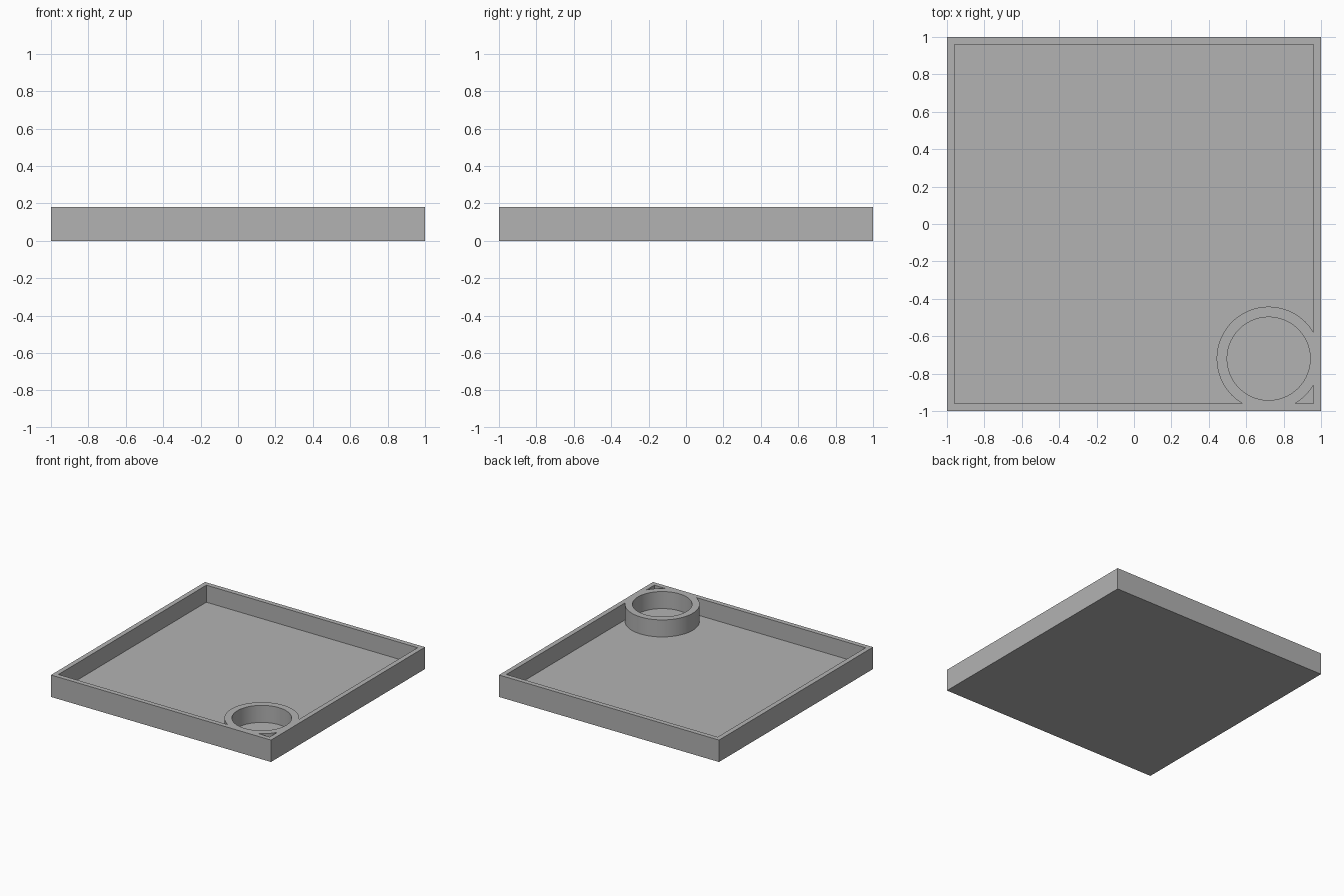
import bpy
import math

cube = bpy.data.objects.get("Cube")
if cube:
    bpy.data.objects.remove(cube, do_unlink=True)

HEIGHT, FLOOR, INNER = 0.18, 0.04, 0.96
RING = 0.72                      # ring centre is at (RING, -RING)
RING_OUTER, RING_BORE = 0.278, 0.222

grey = bpy.data.materials.new("grey plastic")
grey.use_nodes = True
colour = (0.448, 0.448, 0.448, 1)
grey.diffuse_color = colour
grey.node_tree.nodes["Principled BSDF"].inputs["Base Color"].default_value = colour


def box(name, half, low, high):
    bpy.ops.mesh.primitive_cube_add(size=1, location=(0, 0, (low + high) / 2))
    ob = bpy.context.object
    ob.name = name
    ob.scale = (2 * half, 2 * half, high - low)
    bpy.ops.object.transform_apply(location=True, rotation=False, scale=True)
    ob.data.materials.append(grey)
    return ob


def cylinder(name, radius, low, high):
    bpy.ops.mesh.primitive_cylinder_add(
        vertices=96, radius=radius, depth=high - low,
        location=(RING, -RING, (low + high) / 2))
    ob = bpy.context.object
    ob.name = name
    bpy.ops.object.transform_apply(location=True, rotation=False, scale=True)
    ob.data.materials.append(grey)
    return ob


def cut(target, cutter):
    """Subtract the cutter from the target, then discard the cutter."""
    cutter.hide_render = True
    mod = target.modifiers.new("cut", "BOOLEAN")
    mod.operation = "DIFFERENCE"
    mod.solver = "EXACT"
    mod.object = cutter
    bpy.context.view_layer.objects.active = target
    bpy.ops.object.modifier_apply(modifier=mod.name)
    bpy.data.objects.remove(cutter, do_unlink=True)


# Square tray body
tray = box("tray", 1, 0, HEIGHT)

# Shallow cavity that leaves a round cup standing in the front left corner
cavity = box("cavity_cutter", INNER, FLOOR, HEIGHT + 0.1)
cut(cavity, cylinder("cup_outer_cutter", RING_OUTER, 0, HEIGHT + 0.2))
cut(tray, cavity)

# Round bore inside the cup
cut(tray, cylinder("cup_bore_cutter", RING_BORE, FLOOR, HEIGHT + 0.1))

# Smooth round walls, crisp edges
bpy.ops.object.select_all(action="DESELECT")
tray.select_set(True)
bpy.context.view_layer.objects.active = tray
bpy.ops.object.shade_smooth_by_angle(angle=math.radians(30))
